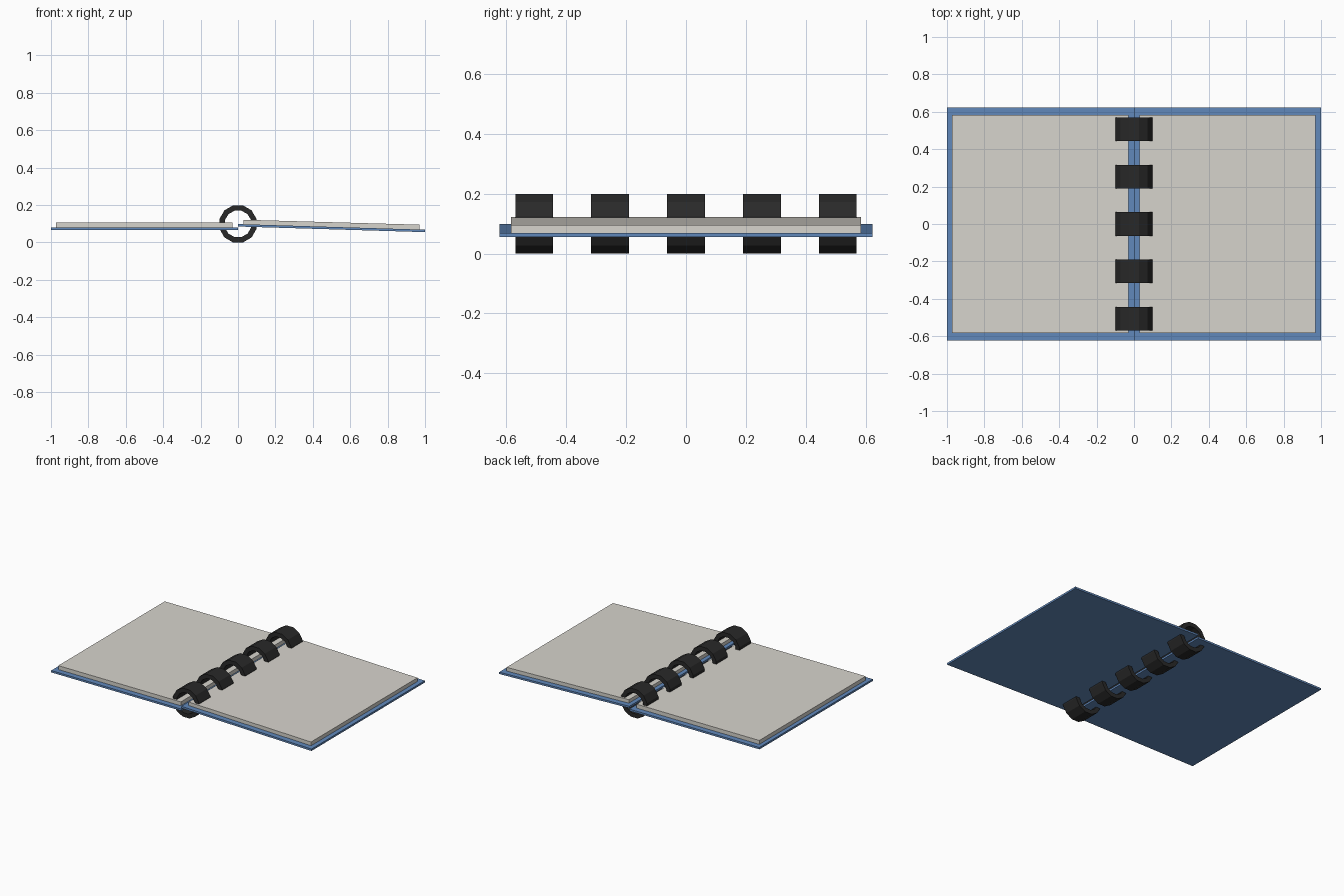
import bpy, bmesh, math
from mathutils import Matrix

if "Cube" in bpy.data.objects:
    bpy.data.objects.remove(bpy.data.objects["Cube"])


def material(name, rgb):
    m = bpy.data.materials.new(name)
    m.diffuse_color = (*rgb, 1)
    m.use_nodes = True
    m.node_tree.nodes["Principled BSDF"].inputs["Base Color"].default_value = m.diffuse_color
    return m


BLUE = material("cover blue", (0.12, 0.25, 0.50))
PAPER = material("paper", (0.68, 0.66, 0.61))
BLACK = material("ring black", (0.022, 0.022, 0.022))


def finish(bm, name, mat):
    bmesh.ops.recalc_face_normals(bm, faces=bm.faces)
    me = bpy.data.meshes.new(name)
    bm.to_mesh(me)
    bm.free()
    me.materials.append(mat)
    ob = bpy.data.objects.new(name, me)
    bpy.context.collection.objects.link(ob)
    return ob


def slab(name, x0, x1, half_y, z0, z1, mat, drop=0.0):
    """Flat board; drop is how far it falls per unit of x."""
    bm = bmesh.new()
    bmesh.ops.create_cube(bm, size=1)
    for v in bm.verts:
        x = x0 if v.co.x < 0 else x1
        z = z0 if v.co.z < 0 else z1
        v.co = (x, math.copysign(half_y, v.co.y), z - drop * x)
    return finish(bm, name, mat)


def ring(name, y, width, r_out, r_in, z, sides=12):
    bm = bmesh.new()
    loops = []
    for r, dy in ((r_out, -1), (r_out, 1), (r_in, 1), (r_in, -1)):
        loops.append([bm.verts.new((r * math.cos(a), y + dy * width / 2, z + r * math.sin(a)))
                      for a in ((i + 0.5) * math.tau / sides for i in range(sides))])
    for k in range(4):
        a, b = loops[k], loops[(k + 1) % 4]
        for i in range(sides):
            j = (i + 1) % sides
            bm.faces.new((a[i], a[j], b[j], b[i]))
    return finish(bm, name, BLACK)


# Left half lies level
slab("left_cover", -1.0, 0.0, 0.622, 0.066, 0.079, BLUE)
slab("left_pages", -0.972, -0.03, 0.584, 0.079, 0.106, PAPER)

# Right half slopes gently down away from the spine
slab("right_cover", 0.0, 1.0, 0.622, 0.085, 0.098, BLUE, 0.03)
slab("right_pages", 0.03, 0.97, 0.584, 0.096, 0.122, PAPER, 0.028)

# Five binding rings along the spine
for i in range(5):
    ring(f"binding_ring_{i + 1}", (i - 2) * 0.2535, 0.126, 0.1025, 0.073, 0.099)
